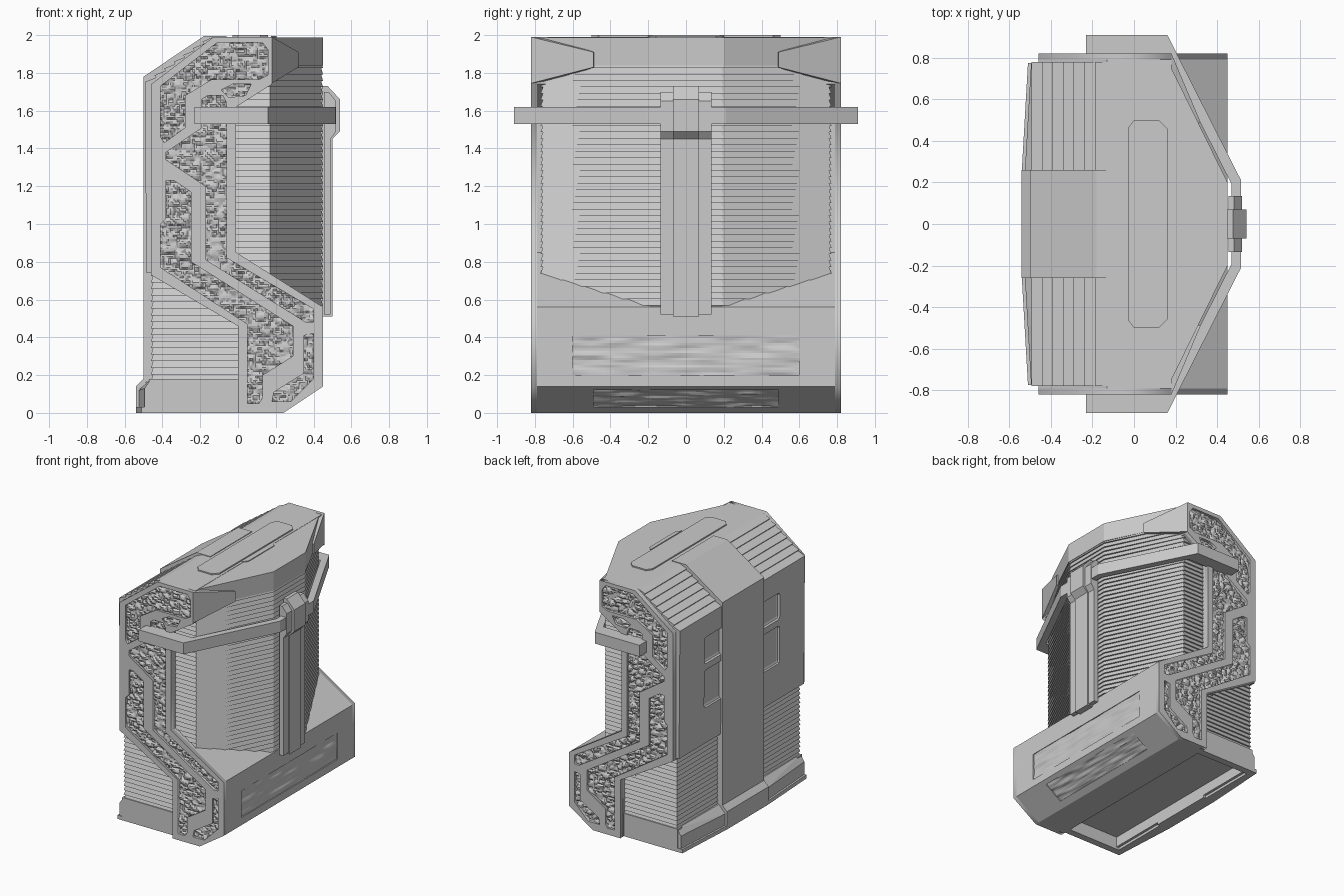
import bpy, bmesh, math
from mathutils import Vector, noise
from mathutils.geometry import intersect_point_tri_2d

if "Cube" in bpy.data.objects:
    bpy.data.objects.remove(bpy.data.objects["Cube"])


def finish(name, bm):
    bmesh.ops.recalc_face_normals(bm, faces=bm.faces)
    me = bpy.data.meshes.new(name)
    bm.to_mesh(me)
    bm.free()
    ob = bpy.data.objects.new(name, me)
    bpy.context.collection.objects.link(ob)
    return ob


def loft(name, rings):
    """Skin a stack of equal-length closed rings and cap both ends."""
    bm = bmesh.new()
    vs = [[bm.verts.new(p) for p in r] for r in rings]
    n = len(vs[0])
    for a, b in zip(vs, vs[1:]):
        for i in range(n):
            j = (i + 1) % n
            bm.faces.new((a[i], a[j], b[j], b[i]))
    bm.faces.new(vs[0])
    bm.faces.new(vs[-1])
    return finish(name, bm)


def profile(name, pts, y0, y1):
    """Extrude an (x, z) profile along y."""
    return loft(name, [[(x, y, z) for x, z in pts] for y in (y0, y1)])


def plan(name, pts, z0, z1):
    """Extrude an (x, y) plan along z."""
    return loft(name, [[(x, y, z) for x, y in pts] for z in (z0, z1)])


def hull(name, pts):
    bm = bmesh.new()
    for p in pts:
        bm.verts.new(p)
    bmesh.ops.convex_hull(bm, input=bm.verts)
    return finish(name, bm)


def box(name, x0, x1, y0, y1, z0, z1):
    return plan(name, [(x0, y0), (x1, y0), (x1, y1), (x0, y1)], z0, z1)


def siding(name, pts, z0, z1, n, depth=0.012):
    """Stack of overlapping boards around an (x, y) plan."""
    c = sum((Vector(p) for p in pts), Vector((0, 0))) / len(pts)
    rings, h = [], (z1 - z0) / n
    inner = [(c.x + (x - c.x) * (1 - depth / 0.35), y - math.copysign(depth, y)) for x, y in pts]
    for i in range(n):
        z = z0 + i * h
        rings.append([(x, y, z) for x, y in pts])
        rings.append([(x, y, z + h) for x, y in inner])
    return loft(name, rings)


def cut(ob, cutter):
    m = ob.modifiers.new("cut", 'BOOLEAN')
    m.object, m.solver = cutter, 'EXACT'
    cutter.hide_render = True
    cutter.hide_set(True)


def inside(x, z, poly):
    hit = False
    for (ax, az), (bx, bz) in zip(poly, poly[1:] + poly[:1]):
        if (az > z) != (bz > z) and x < (bx - ax) * (z - az) / (bz - az) + ax:
            hit = not hit
    return hit


# S-shaped outline and the stone openings in it
S = [(-.46, 1.74), (-.46, .73), (0, .46), (0, 0), (.24, 0), (.45, .14), (.45, .56),
     (-.01, .85), (-.01, 1.62), (.18, 1.74), (.18, 1.99), (-.13, 1.99)]
HOLES = [
    [(-.41, 1.73), (-.11, 1.96), (.13, 1.96), (.16, 1.92), (.16, 1.79), (.11, 1.765),
     (-.14, 1.765), (-.28, 1.68), (-.28, 1.51), (-.39, 1.43), (-.41, 1.46)],
    [(-.09, 1.71), (-.03, 1.74), (.07, 1.74), (.04, 1.68), (-.05, 1.67)],
    [(-.19, 1.66), (-.16, 1.68), (-.08, 1.68), (-.06, 1.64), (-.06, .82), (.4, .55), (.4, .48),
     (.36, .48), (-.17, .81), (-.17, 1.2), (-.38, 1.34), (-.38, 1.38), (-.19, 1.51)],
    [(-.38, 1.23), (-.34, 1.23), (-.25, 1.17), (-.25, .8), (.29, .46), (.29, .3), (.13, .2),
     (.13, .08), (.11, .05), (.05, .05), (.05, .47), (-.41, .77), (-.41, 1.0), (-.38, 1.03)],
    [(.35, .41), (.4, .42), (.4, .18), (.28, .06), (.18, .06), (.19, .11), (.35, .21)]]

core = profile("core_body", S, -.79, .79)

for s, tag in ((-1, "front"), (1, "back")):
    # side frame, a filled curve with openings
    cu = bpy.data.curves.new(tag + "_side_frame", 'CURVE')
    cu.dimensions, cu.fill_mode, cu.extrude = '2D', 'BOTH', .016
    for loop in [S] + HOLES:
        sp = cu.splines.new('POLY')
        sp.points.add(len(loop) - 1)
        for p, (x, z) in zip(sp.points, loop):
            p.co = (x, z, 0, 1)
        sp.use_cyclic_u = True
    fr = bpy.data.objects.new(tag + "_side_frame", cu)
    bpy.context.collection.objects.link(fr)
    fr.rotation_euler.x = math.pi / 2
    fr.location.y = s * .804
    bpy.ops.object.select_all(action='DESELECT')
    fr.select_set(True)
    bpy.context.view_layer.objects.active = fr
    bpy.ops.object.convert(target='MESH')

    # rubble stone behind the openings
    bm, grid, d = bmesh.new(), {}, .0115
    for i in range(80):
        for k in range(174):
            x, z = -.46 + i * d, k * d
            if inside(x, z, S):
                dist, near = noise.voronoi(Vector((x * 17, s * 5, z * 25 + x * 6)))
                edge = min(1, (dist[1] - dist[0]) * 2.2)
                tilt = noise.noise(near[0] * 3.1) * .004
                grid[i, k] = bm.verts.new((x, s * (.791 + .019 * edge ** .6 + tilt), z))
    for i, k in grid:
        q = [(i, k), (i + 1, k), (i + 1, k + 1), (i, k + 1)]
        if all(c in grid for c in q):
            bm.faces.new([grid[c] for c in q])
    finish(tag + "_side_stone", bm)

# rough panels let into the plinth face and its sloped underside
for name, a, b, w in (("plinth_stone", (.45, .2), (.45, .41), .6),
                      ("underside_stone", (.285, .03), (.42, .12), .49)):
    A, B = Vector(a), Vector(b)
    t = (B - A).normalized()
    nrm = Vector((t.y, -t.x))
    for_cut = [A + nrm * .02, B + nrm * .02, B - nrm * .014, A - nrm * .014]
    cut(core, profile(name + "_cutter", [tuple(p) for p in for_cut], -w, w))
    bm, rows = bmesh.new(), []
    for i in range(81):
        y = -w + 2 * w * i / 80
        row = []
        for k in range(17):
            p = A.lerp(B, k / 16)
            p = p + nrm * (-.007 + .008 * noise.noise(Vector((y * 6, k * .45, w * 9))))
            row.append(bm.verts.new((p.x, y, p.y)))
        rows.append(row)
    for a_, b_ in zip(rows, rows[1:]):
        for k in range(16):
            bm.faces.new((a_[k], b_[k], b_[k + 1], a_[k + 1]))
    finish(name, bm)

# clapboard bodies
half_hex = [(-.1, -.77), (.17, -.77), (.45, -.2), (.45, .2), (.17, .77), (-.1, .77)]
siding("upper_siding", half_hex, .5, 1.86, 40)
siding("lower_siding", [(-.46, -.77), (.1, -.77), (.1, .77), (-.46, .77)], .1, .76, 19)

# roof cap, raised plate and ridge bar
plan("roof_cap", half_hex, 1.84, 1.988)
octo = [(-.03, -.46), (0, -.5), (.12, -.5), (.16, -.46), (.16, .46), (.12, .5), (0, .5), (-.03, .46)]
plan("roof_plate", octo, 1.97, 2.0)
plan("roof_bar", [(.175, -.2), (.205, -.16), (.205, .16), (.175, .2)], 1.97, 1.994)

# back: spine, side panels with stepped roof boards, base
profile("back_spine", [(-.5, .15), (-.5, 1.78), (-.18, 1.995), (-.06, 1.995), (-.06, 1.9),
                       (-.42, 1.65), (-.42, .15)], -.26, .26)
A, B, n = Vector((-.485, 1.74)), Vector((-.13, 1.99)), 7
nrm = Vector((-.25, .355)).normalized()
boards = []
for i in range(n):
    boards += [tuple(A.lerp(B, i / n) + nrm * .014), tuple(A.lerp(B, (i + 1) / n))]
for s, tag in ((-1, "front"), (1, "back")):
    panel = profile(tag + "_rear_panel", [(-.485, .74)] + boards + [(-.13, 1.9), (-.4, 1.65), (-.4, .74)],
                    s * .25, s * .78)
    for z0, z1 in ((1.02, 1.32), (1.37, 1.58)):
        c = box("pocket_cutter", -.52, -.47, s * .2, s * .47, z0, z1)
        bv = c.modifiers.new("round", 'BEVEL')
        bv.width, bv.segments = .02, 2
        cut(panel, c)
    # base skirt, tapered outward, with a lip
    hull(tag + "_base_skirt", [(x, s * y, z) for x, y, z in (
        (-.525, .25, .02), (-.525, .25, .12), (-.47, .25, .18), (-.44, .25, .18), (-.44, .25, .02),
        (-.495, .77, .02), (-.495, .77, .13), (-.46, .77, .18), (-.44, .77, .18), (-.44, .77, .02))])
    plan(tag + "_base_lip", [(-.54, s * .25), (-.51, s * .775), (-.46, s * .775), (-.46, s * .25)], 0, .03)
    box(tag + "_base_side", -.47, .02, s * .72, s * .775, 0, .18)
    # horn: tapered wedge running from the frame head along the cap
    hull(tag + "_horn", [(x, s * y, z) for x, y, z in (
        (.17, .82, 1.745), (.17, .82, 1.99), (.32, .49, 1.91), (.32, .49, 1.83), (.18, .82, 1.745),
        (.18, .82, 1.99), (.26, .48, 1.91), (.26, .48, 1.83), (.12, .7, 1.99), (.12, .7, 1.75))])
    # belt arm
    plan(tag + "_belt_arm", [(-.23, s * .8), (-.23, s * .91), (.16, s * .91), (.515, s * .21),
                             (.515, s * .1), (.47, s * .1), (.47, s * .19), (.16, s * .8)], 1.53, 1.62)
    # post flanks
    profile(tag + "_post_flank", [(.455, .52), (.49, .52), (.49, 1.45), (.52, 1.49), (.52, 1.65),
                                  (.48, 1.7), (.455, 1.7)], s * .06, s * .135)
profile("base_centre", [(-.54, 0), (-.54, .14), (-.5, .18), (-.44, .18), (-.44, 0)], -.26, .26)

# central post
profile("centre_post", [(.445, .51), (.5, .51), (.5, 1.45), (.54, 1.49), (.54, 1.66),
                        (.475, 1.73), (.445, 1.73)], -.07, .07)
